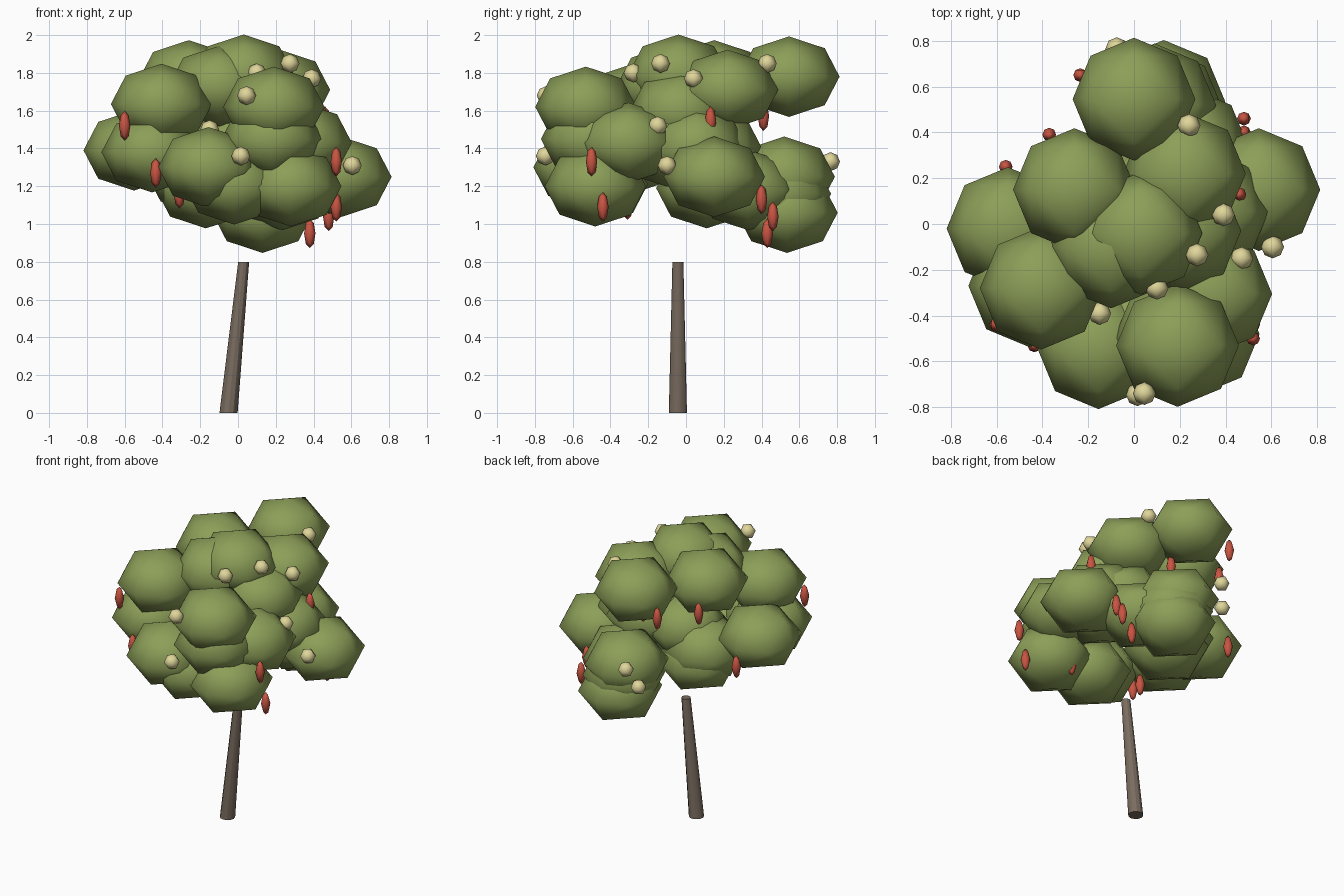
import bpy
import bmesh
from itertools import product
from mathutils import Vector

cube = bpy.data.objects.get("Cube")
if cube:
    bpy.data.objects.remove(cube, do_unlink=True)


def make_material(name, red, green, blue):
    colour = (red, green, blue, 1)
    material = bpy.data.materials.new(name)
    material.use_nodes = True
    material.diffuse_color = colour
    shader = next(n for n in material.node_tree.nodes if n.type == "BSDF_PRINCIPLED")
    shader.inputs["Base Color"].default_value = colour
    shader.inputs["Roughness"].default_value = 0.9
    return material


def finish_mesh(name, bm, material):
    mesh = bpy.data.meshes.new(name)
    bmesh.ops.recalc_face_normals(bm, faces=bm.faces)
    bm.to_mesh(mesh)
    bm.free()
    mesh.materials.append(material)
    return mesh


def add_object(name, mesh, location=(0, 0, 0)):
    obj = bpy.data.objects.new(name, mesh)
    obj.location = location
    bpy.context.collection.objects.link(obj)
    return obj


def round_mesh(name, radius, half_height, material):
    """Once-subdivided octahedron: hull of its corners and edge midpoints."""
    bm = bmesh.new()
    for direction in product((-1, 0, 1), repeat=3):
        if sum(map(abs, direction)) in (1, 2):
            point = Vector(direction).normalized()
            bm.verts.new((point.x * radius, point.y * radius, point.z * half_height))
    bmesh.ops.convex_hull(bm, input=bm.verts)
    mesh = finish_mesh(name, bm, material)
    for face in mesh.polygons:
        face.use_smooth = True
    return mesh


def scatter(name, mesh, places):
    for index, place in enumerate(places, start=1):
        add_object(f"{name}_{index}", mesh, place)


bark = make_material("bark brown", 0.195, 0.15, 0.115)
leaf = make_material("leaf green", 0.262, 0.345, 0.098)
berry = make_material("berry red", 0.58, 0.09, 0.055)
blossom = make_material("blossom cream", 0.74, 0.67, 0.32)

# Leaning, tapered trunk with level ends
trunk_height = 0.8
trunk_lean = 0.08
bm = bmesh.new()
bmesh.ops.create_cone(bm, cap_ends=True, segments=12, radius1=0.048,
                      radius2=0.029, depth=trunk_height)
for vert in bm.verts:
    vert.co.z += trunk_height / 2
    vert.co.x += trunk_lean * vert.co.z / trunk_height
trunk = add_object("trunk", finish_mesh("trunk", bm, bark), (-0.05, -0.043, 0))
bpy.context.view_layer.objects.active = trunk
trunk.select_set(True)
bpy.ops.object.shade_smooth_by_angle()
trunk.select_set(False)

# Crown of overlapping leaf clumps
upper_clumps = [
    (0, 0.545, 1.78), (-0.26, 0.15, 1.76), (0.22, 0.22, 1.71),
    (0.03, -0.04, 1.79), (-0.1, -0.1, 1.73), (0.2, -0.03, 1.6),
    (-0.405, -0.28, 1.635), (0.19, -0.53, 1.62),
]
middle_clumps = [
    (0.18, -0.5, 1.45), (-0.55, -0.02, 1.39), (-0.455, -0.27, 1.38),
    (0.335, -0.305, 1.43), (0.32, 0.055, 1.41), (-0.155, -0.54, 1.3),
    (0.2, 0.13, 1.41), (-0.06, 0.08, 1.38), (0.2, -0.1, 1.41),
]
lower_clumps = [
    (0.545, 0.15, 1.25), (0.28, -0.48, 1.2), (-0.02, -0.47, 1.21),
    (-0.17, 0.11, 1.19), (-0.22, 0.1, 1.27), (0.235, 0.33, 1.18),
    (0.09, 0.52, 1.25), (0.12, 0.5, 1.16), (0.13, 0.535, 1.06),
]
clump = round_mesh("leaf_clump", 0.268, 0.213, leaf)
scatter("upper_leaf_clump", clump, upper_clumps)
scatter("middle_leaf_clump", clump, middle_clumps)
scatter("lower_leaf_clump", clump, lower_clumps)

# Round blossoms on the outside of the crown
scatter("blossom", round_mesh("blossom", 0.05, 0.05, blossom), [
    (0.24, 0.43, 1.85), (0.39, 0.04, 1.77), (0.275, -0.135, 1.85),
    (0.1, -0.28, 1.8), (0.47, -0.15, 1.52), (0.605, -0.1, 1.31),
    (0.045, -0.74, 1.68), (0.015, -0.745, 1.36), (-0.15, -0.39, 1.5),
    (-0.075, 0.765, 1.33), (-0.13, 0.705, 1.2),
])

# Long hanging berries
scatter("berry", round_mesh("berry", 0.03, 0.078, berry), [
    (-0.6, -0.44, 1.52), (-0.435, -0.53, 1.27), (0.52, -0.5, 1.33),
    (0.52, -0.44, 1.09), (0.48, 0.46, 1.04), (0.38, 0.43, 0.95),
    (0.48, 0.4, 1.13), (0.46, 0.13, 1.545), (0.04, 0.41, 1.57),
    (-0.235, 0.65, 1.68), (-0.37, 0.39, 1.65), (-0.56, 0.25, 1.28),
    (-0.31, -0.31, 1.16), (0.25, -0.31, 1.1), (0.25, -0.22, 1.57),
])
